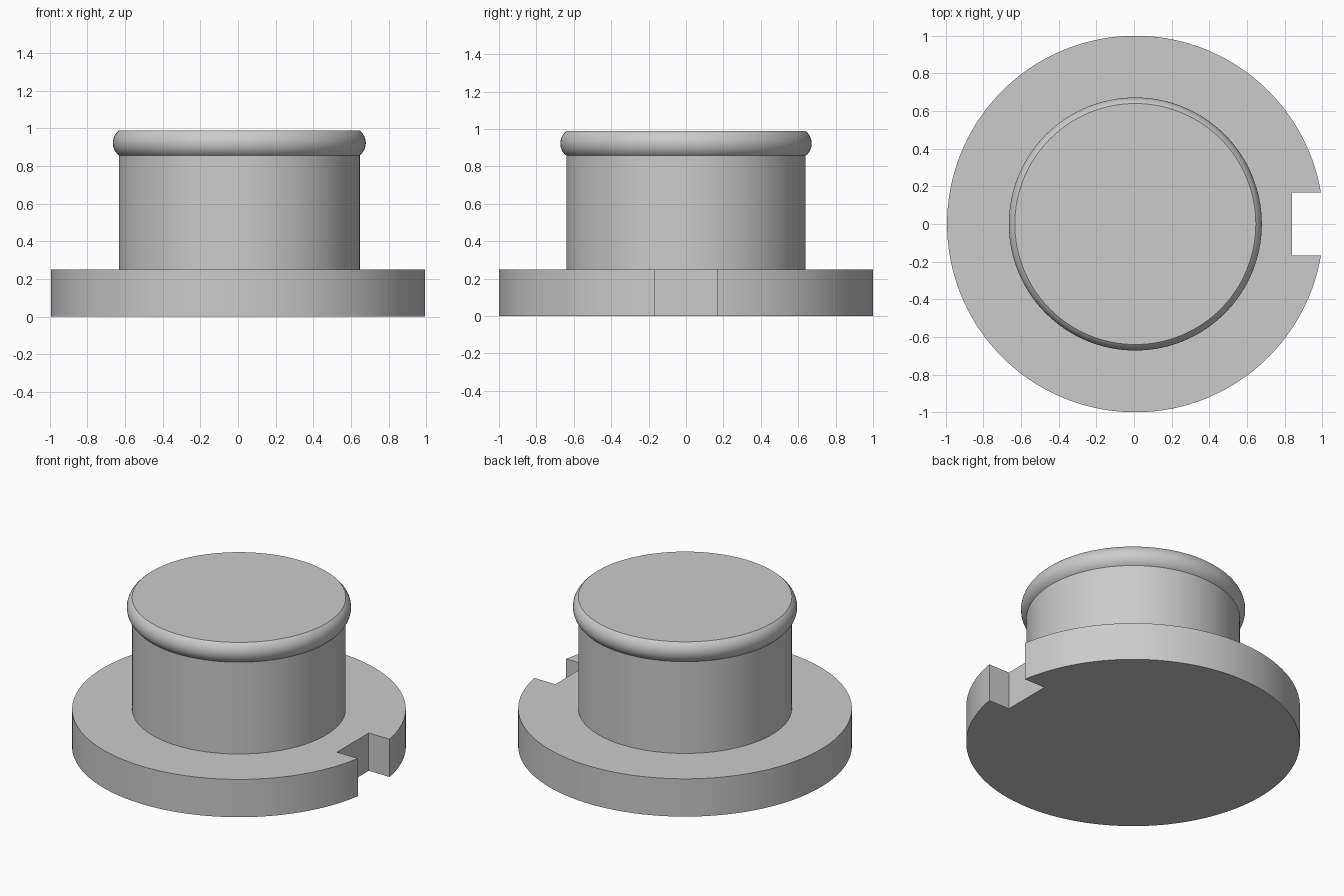
import bpy, bmesh, math

if "Cube" in bpy.data.objects:
    bpy.data.objects.remove(bpy.data.objects["Cube"])

CX = 0.007          # disc axis, so the notched outline is centred on x = 0
SEG = 128

grey = bpy.data.materials.new("plain grey")
grey.diffuse_color = (0.6, 0.6, 0.6, 1)
grey.use_nodes = True
grey.node_tree.nodes["Principled BSDF"].inputs["Base Color"].default_value = grey.diffuse_color


def finish(bm, name):
    bmesh.ops.recalc_face_normals(bm, faces=bm.faces)
    me = bpy.data.meshes.new(name)
    bm.to_mesh(me)
    bm.free()
    me.materials.append(grey)
    ob = bpy.data.objects.new(name, me)
    bpy.context.collection.objects.link(ob)
    bpy.ops.object.select_all(action='DESELECT')
    ob.select_set(True)
    bpy.context.view_layer.objects.active = ob
    bpy.ops.object.shade_smooth_by_angle(angle=math.radians(30))
    return ob


# Flange: a round plate with a square notch on the +x side
half, depth_x, thick = 0.166, 0.84, 0.25
a0 = math.asin(half)
outline = [(CX + math.cos(a), math.sin(a)) for a in
           (a0 + (2 * math.pi - 2 * a0) * i / SEG for i in range(SEG + 1))]
outline += [(depth_x, -half), (depth_x, half)]
bm = bmesh.new()
face = bm.faces.new([bm.verts.new((x, y, 0)) for x, y in outline])
ext = bmesh.ops.extrude_face_region(bm, geom=[face], use_keep_orig=True)
bmesh.ops.translate(bm, vec=(0, 0, thick),
                    verts=[v for v in ext["geom"] if isinstance(v, bmesh.types.BMVert)])
finish(bm, "flange")

# Plug: straight stem with a rounded lip at the top, turned from a profile
r, z_lip, z_top, bulge = 0.64, 0.857, 0.988, 0.032
h = (z_top - z_lip) / 2
arc_r = (h * h + bulge * bulge) / (2 * bulge)
t = math.asin(h / arc_r)
profile = [(r, thick), (r, z_lip)]
for i in range(1, 13):
    a = -t + 2 * t * i / 12
    profile.append((r + bulge - arc_r + arc_r * math.cos(a), z_lip + h + arc_r * math.sin(a)))
bm = bmesh.new()
rings = [[bm.verts.new((CX + pr * math.cos(2 * math.pi * k / SEG),
                        pr * math.sin(2 * math.pi * k / SEG), z)) for k in range(SEG)]
         for pr, z in profile]
for lo, hi in zip(rings, rings[1:]):
    for k in range(SEG):
        n = (k + 1) % SEG
        bm.faces.new((lo[k], lo[n], hi[n], hi[k]))
bm.faces.new(rings[-1])
finish(bm, "plug_with_lip")
